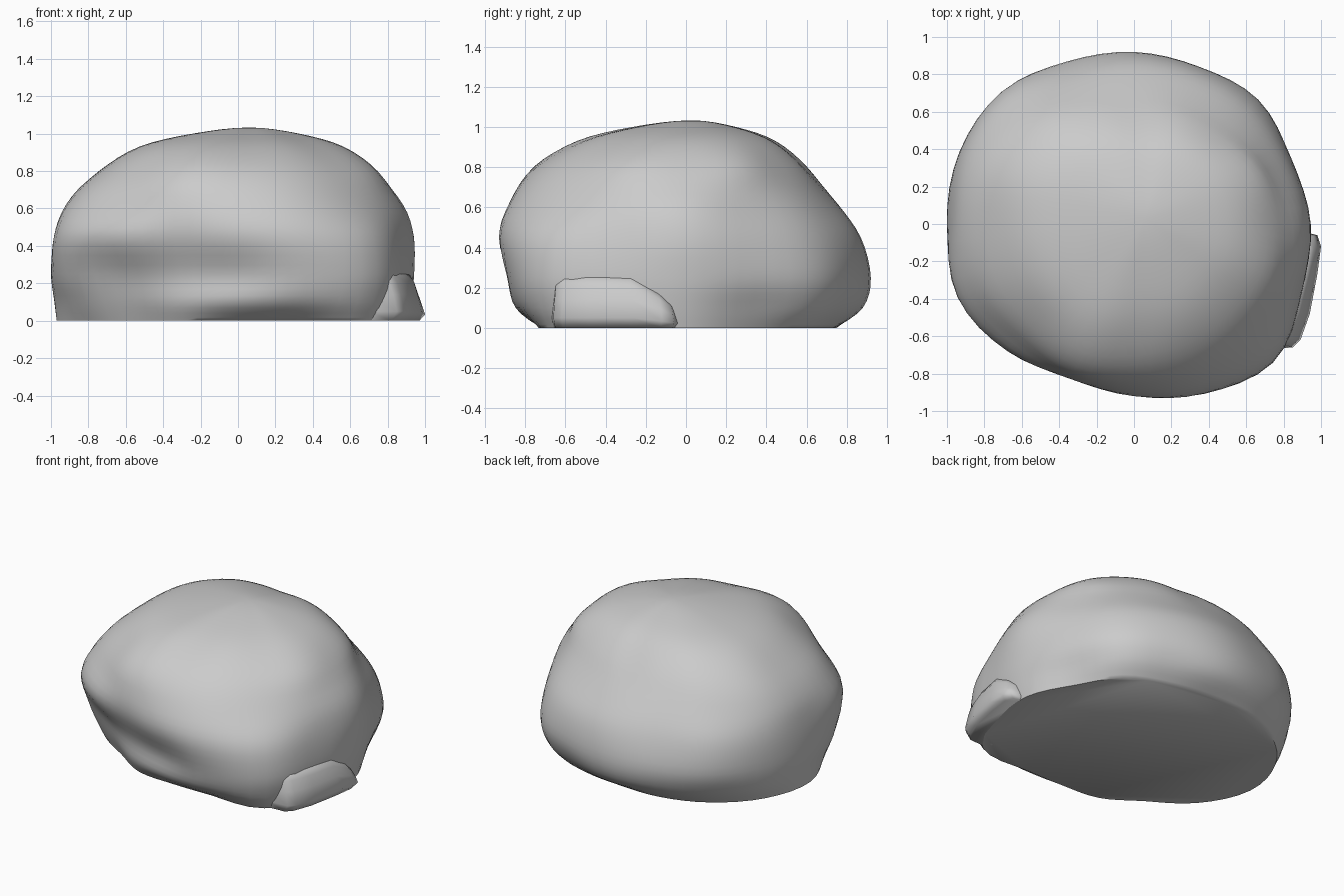
import bpy, bmesh
from math import sin, cos, pi

if "Cube" in bpy.data.objects:
    bpy.data.objects.remove(bpy.data.objects["Cube"])

# Boulder: radius at each height, for 16 directions counter-clockwise from +x
HEIGHTS = [0.0, 0.1, 0.25, 0.45, 0.62, 0.8, 0.93]
RADII = [
    (.90, .92, .94, .94, .88, .72, .52), (.82, .86, .91, .89, .81, .70, .50),
    (.82, .90, .94, .89, .78, .63, .46), (.76, .86, .91, .87, .75, .60, .43),
    (.74, .88, .92, .87, .75, .58, .41), (.80, .90, .94, .89, .79, .64, .46),
    (.88, .95, 1.0, .97, .87, .73, .54), (.95, .99, 1.01, .99, .92, .78, .58),
    (.97, .98, 1.0, .98, .92, .76, .57), (.88, .93, .99, 1.02, .93, .76, .57),
    (.76, .80, .85, .96, .88, .75, .58), (.75, .80, .81, .89, .88, .80, .60),
    (.72, .83, .84, .92, .88, .76, .54), (.78, .91, .96, .98, .90, .75, .54),
    (.97, 1.02, 1.05, 1.02, .90, .74, .52), (.92, .95, .97, .95, .89, .76, .54),
]
AROUND, UP = 4, 4          # interpolation steps between directions / heights


def spline(a, b, c, d, t):
    return b + 0.5 * t * (c - a + t * (2*a - 5*b + 4*c - d + t * (3*(b - c) + d - a)))


def make_object(name, bm, angle):
    bmesh.ops.recalc_face_normals(bm, faces=bm.faces)
    me = bpy.data.meshes.new(name)
    bm.to_mesh(me)
    bm.free()
    ob = bpy.data.objects.new(name, me)
    bpy.context.collection.objects.link(ob)
    bpy.ops.object.select_all(action='DESELECT')
    ob.select_set(True)
    bpy.context.view_layer.objects.active = ob
    bpy.ops.object.shade_smooth_by_angle(angle=angle)
    return ob


def skin(bm, rings):
    for lo, hi in zip(rings, rings[1:]):
        n = len(lo)
        for i in range(n):
            j = (i + 1) % n
            bm.faces.new((lo[i], lo[j], hi[j], hi[i]))


# Main boulder, lofted smoothly through the profiles
zs = [HEIGHTS[0]] + HEIGHTS + [1.0, 1.033, 1.0]
profiles = [(p[0],) + p + (.52 * p[-1], 0.0, -.52 * p[-1]) for p in RADII]
bm = bmesh.new()
rings = []
n = len(profiles)
for k in range(1, len(zs) - 2):
    for s in range(UP):
        t = s / UP
        z = max(0, spline(*zs[k-1:k+3], t))
        rs = [spline(*p[k-1:k+3], t) for p in profiles]
        off = 0.06 * max(0, (z - 0.7) / 0.33)       # crown leans right
        ring = []
        for i in range(n * AROUND):
            d, u = divmod(i, AROUND)
            r = spline(rs[d-1], rs[d], rs[(d+1) % n], rs[(d+2) % n], u / AROUND)
            a = 2 * pi * i / (n * AROUND)
            ring.append(bm.verts.new((r * cos(a) + off, r * sin(a) + off * 0.5, z)))
        rings.append(ring)
skin(bm, rings)
bm.faces.new(rings[0])
pole = bm.verts.new((0.06, 0.03, 1.033))
top = rings[-1]
for i in range(len(top)):
    bm.faces.new((top[i], top[(i + 1) % len(top)], pole))
make_object("boulder", bm, 0.9)

# Low stone ledge along the right side, thinning out towards the back
outline = [(.70, -.06), (.90, -.04), (.98, -.06), (1.0, -.12), (.98, -.27),
           (.94, -.48), (.89, -.62), (.85, -.66), (.70, -.67)]
bm = bmesh.new()
rings = []
for z, inset in ((0, .03), (.05, 0), (.14, .02), (.21, .04), (.25, .065), (.265, .11)):
    ring = []
    for x, y in outline:
        thin = min(1, 0.4 + max(0, -y - .03) * 3)
        ring.append(bm.verts.new((x - inset, -.36 + (y + .36) * (1 - inset), z * thin)))
    rings.append(ring)
skin(bm, rings)
bm.faces.new(rings[0])
bm.faces.new(rings[-1])
make_object("side_ledge", bm, 1.3)
